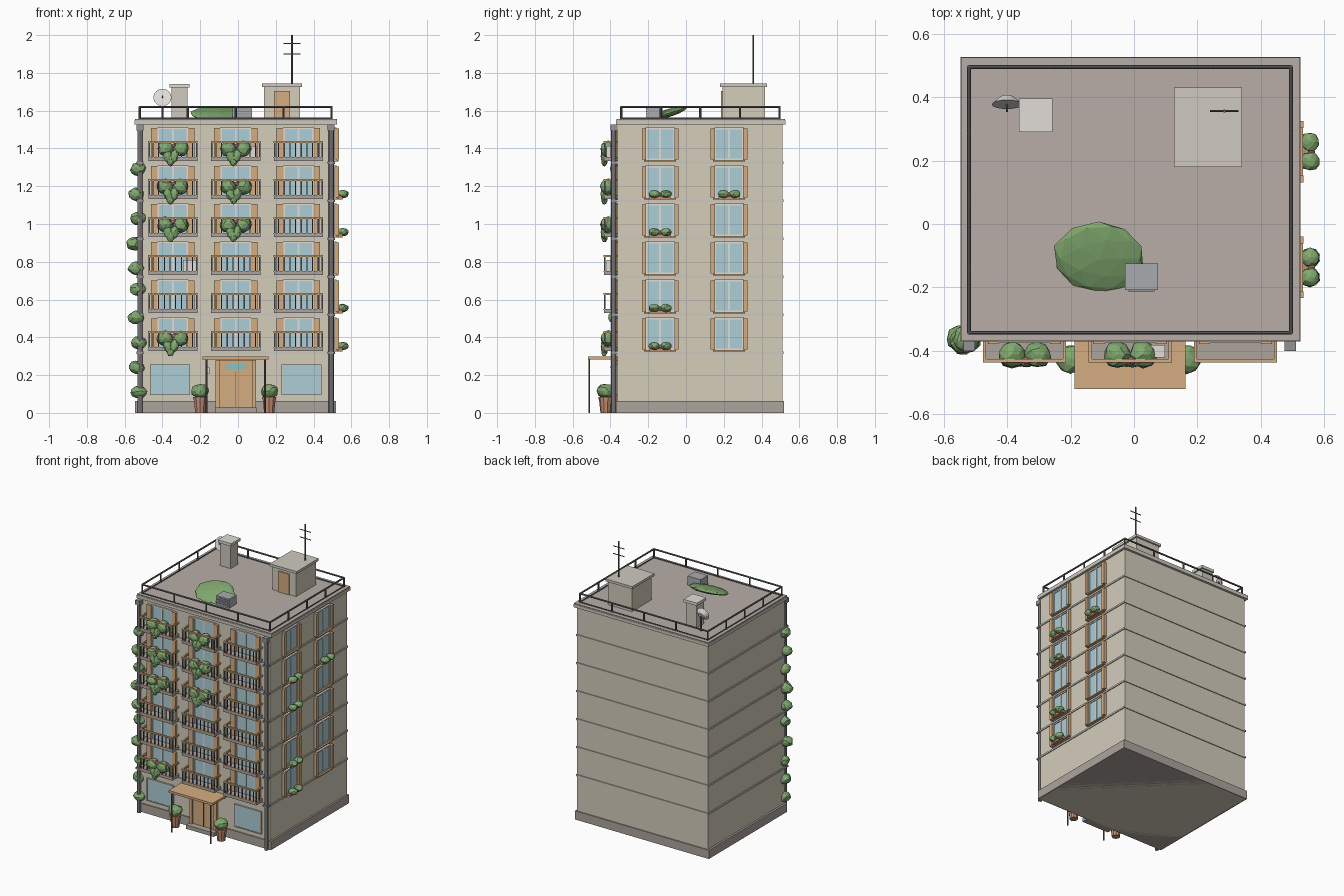
import bpy, bmesh, random
from math import radians, pi
from mathutils import Matrix, Vector, Euler

if "Cube" in bpy.data.objects:
    bpy.data.objects.remove(bpy.data.objects["Cube"])

random.seed(4)
PARTS = {}
COL = {
    "cream": (0.66, 0.61, 0.50), "trim": (0.62, 0.59, 0.52), "stone": (0.42, 0.37, 0.34),
    "roof": (0.48, 0.42, 0.39), "glass": (0.42, 0.61, 0.68), "white": (0.75, 0.73, 0.68),
    "tan": (0.66, 0.42, 0.22), "steel": (0.13, 0.13, 0.14), "pipe": (0.30, 0.29, 0.30),
    "leaf": (0.22, 0.40, 0.16), "terracotta": (0.55, 0.27, 0.17), "pink": (0.70, 0.25, 0.32),
    "metal": (0.40, 0.41, 0.43), "teal": (0.25, 0.55, 0.52)}


def part(name, col):
    """bmesh that collects every piece of a named part"""
    if name not in PARTS:
        PARTS[name] = (bmesh.new(), col)
    return PARTS[name][0]


def box(name, col, x0, x1, y0, y1, z0, z1):
    m = Matrix.Translation(((x0 + x1) / 2, (y0 + y1) / 2, (z0 + z1) / 2)) @ \
        Matrix.Diagonal((x1 - x0, y1 - y0, z1 - z0, 1))
    bmesh.ops.create_cube(part(name, col), size=1, matrix=m)


def rod(name, col, a, b, r, r2=None, n=8):
    a, b = Vector(a), Vector(b)
    d = b - a
    m = Matrix.Translation((a + b) / 2) @ d.to_track_quat('Z', 'Y').to_matrix().to_4x4()
    bmesh.ops.create_cone(part(name, col), cap_ends=True, segments=n, radius1=r,
                          radius2=r if r2 is None else r2, depth=d.length, matrix=m)


def blob(name, p, s, tilt=(0, 0, 0), col="leaf", sub=2, jit=0.12):
    bm = part(name, col)
    vs = bmesh.ops.create_icosphere(bm, subdivisions=sub, radius=1)["verts"]
    m = Matrix.Translation(p) @ Euler(tilt).to_matrix().to_4x4() @ Matrix.Diagonal((*s, 1))
    for v in vs:
        v.co = m @ (v.co * random.uniform(1 - jit, 1 + jit * 0.5))


CX, X0, X1, Y0, Y1 = -0.012, -0.53, 0.508, -0.362, 0.51
FLOORS = [0.318 + 0.2012 * i for i in range(6)]

# Main mass: plinth, walls, storey bands, roof slab
box("walls", "cream", X0, X1, Y0, Y1, 0, 1.535)
box("plinth", "stone", X0 - .014, X1 + .012, Y0 - .008, Y1 + .008, 0, 0.062)
for z in FLOORS:
    box("storey_bands", "trim", X0 - .006, X1 + .006, Y0 - .006, Y1 + .006, z - .006, z + .006)
box("roof_cornice", "trim", -.547, .525, -.37, .527, 1.527, 1.548)
box("roof_deck", "roof", -.545, .523, -.368, .525, 1.548, 1.556)

# Side windows with shutters, sills and some flower boxes
for i, z in enumerate(FLOORS):
    for j, c in enumerate((-0.137, 0.228)):
        box("side_glass", "glass", X1, X1 + .007, c - .068, c + .068, z + .02, z + .178)
        for s in (-1, 1):
            a, b = sorted((c + s * .068, c + s * .078))
            box("side_window_frames", "white", X1, X1 + .013, a, b, z + .012, z + .186)
            a, b = sorted((c + s * .075, c + s * .097))
            box("side_shutters", "tan", X1 + .004, X1 + .026, a, b, z + .018, z + .182)
        for a, b in ((.012, .022), (.176, .186)):
            box("side_window_frames", "white", X1, X1 + .013, c - .078, c + .078, z + a, z + b)
        box("side_window_frames", "white", X1, X1 + .012, c - .005, c + .005, z + .02, z + .178)
        box("side_sills", "tan", X1, X1 + .025, c - .085, c + .085, z + .006, z + .014)
        if (i, j) in ((0, 0), (1, 0), (3, 0), (4, 0), (4, 1)):
            box("flower_boxes", "terracotta", X1 + .01, X1 + .045, c - .055, c + .055, z + .008, z + .026)
            for s in (-1, 1):
                blob("flower_box_plants", (X1 + .047, c + s * .031, z + .036), (.031, .031, .022))
            blob("side_flowers", (X1 + .052, c, z + .034), (.012,) * 3, col="pink", sub=1)

# Balconies with doors, shutters and railings
B0, B1 = -0.435, Y0
for i, z in enumerate(FLOORS):
    for j, c in enumerate((-0.345, CX, 0.32)):
        box("balcony_glass", "glass", c - .082, c + .082, Y0 - .006, Y0, z + .025, z + .18)
        for x in (-.077, 0, .077):
            box("balcony_door_frames", "white", c + x - .005, c + x + .005, Y0 - .011, Y0, z + .02, z + .187)
        box("balcony_door_frames", "white", c - .082, c + .082, Y0 - .011, Y0, z + .178, z + .187)
        for s in (-1, 1):
            a, b = sorted((c + s * .08, c + s * .115))
            box("balcony_shutters", "tan", a, b, Y0 - .017, Y0, z + .025, z + .183)
            x = c + s * .126
            box("balcony_posts", "steel", x - .004, x + .004, B0, B0 + .008, z + .03, z + .108)
            box("handrails", "tan", x - .005, x + .005, B0, B1, z + .105, z + .115)
            box("balcony_bars", "steel", x - .003, x + .003, -.4, -.394, z + .03, z + .107)
        box("balcony_slabs", "stone", c - .13, c + .13, B0, B1, z + .01, z + .03)
        box("slab_edges", "tan", c - .131, c + .131, B0 - .002, B0 + .004, z + .026, z + .032)
        box("handrails", "tan", c - .131, c + .131, B0 - .002, B0 + .009, z + .105, z + .115)
        for k in range(8):
            x = c - .105 + k * .03
            box("balcony_bars", "steel", x - .003, x + .003, B0 + .001, B0 + .007, z + .03, z + .107)
        # Trailing balcony plants
        if (j == 0 and i in (0, 3, 4, 5)) or (j == 1 and i >= 3):
            for s in (-1, 1):
                blob("balcony_plants", (c + s * .04, -.412, z + .075), (.046, .042, .043))
                blob("balcony_plants", (c + s * .017 - .01, -.432, z + .035), (.024, .02, .04), (0, s * .3, 0))
            blob("balcony_plants", (c - .012, -.432, z + .015), (.022, .018, .035))
            blob("balcony_flowers", (c + .005, -.43, z + .09), (.014,) * 3, col="pink", sub=1)

# Cooling units standing on two balconies
for x, z in ((-.255, FLOORS[2] + .03), (.06, FLOORS[5] + .03)):
    box("balcony_cooling_units", "white", x - .037, x + .037, -.42, -.382, z, z + .06)

# Ground floor: shop windows, door, step, intercom
for c in (-.36, .337):
    box("ground_glass", "glass", c - .1, c + .1, Y0 - .008, Y0, .1, .25)
    for a, b in ((.094, .1), (.25, .256)):
        box("ground_frames", "trim", c - .106, c + .106, Y0 - .012, Y0, a, b)
    for s in (-1, 1):
        box("ground_frames", "trim", c + s * .103 - .003, c + s * .103 + .003, Y0 - .012, Y0, .094, .256)
box("entrance_door", "tan", CX - .085, CX + .085, Y0 - .012, Y0, .03, .28)
for s in (-1, 1):
    box("door_frame", "tan", CX + s * .096 - .011, CX + s * .096 + .011, Y0 - .02, Y0, .02, .28)
box("door_split", "steel", CX - .002, CX + .002, Y0 - .014, Y0, .03, .22)
box("door_transom", "teal", CX - .048, CX + .048, Y0 - .018, Y0, .232, .26)
box("door_step", "stone", CX - .11, CX + .11, -.415, Y0, 0, .028)
box("intercom", "white", -.17, -.152, Y0 - .01, Y0, .205, .24)

# Entrance canopy on thin posts
box("canopy", "tan", -.187, .162, -.52, Y0, .282, .298)
for x in (-.167, .143):
    rod("canopy_posts", "steel", (x, -.512, 0), (x, -.512, .284), .005)

# Potted shrubs beside the door
for x in (-.2, .165):
    rod("shrub_pots", "terracotta", (x, -.425, 0), (x, -.425, .075), .028, .036, 10)
    rod("shrub_pots", "terracotta", (x, -.425, .072), (x, -.425, .085), .039, None, 10)
    blob("shrubs", (x, -.425, .115), (.05, .048, .04))

# Rain pipes with brackets and the ivy on the left corner
for x in (-.519, .493):
    rod("rain_pipes", "pipe", (x, -.382, 0), (x, -.382, 1.505), .014)
    box("rain_pipe_heads", "pipe", x - .018, x + .018, -.4, Y0, 1.495, 1.527)
    for z in FLOORS:
        box("pipe_brackets", "pipe", x - .018, x + .018, -.398, Y0, z - .006, z + .006)
for x, z in ((-.53, 1.29), (-.54, 1.155), (-.53, 1.03), (-.548, .895), (-.541, .765), (-.53, .655),
             (-.54, .505), (-.525, .37), (-.535, .24), (-.525, .11)):
    blob("corner_ivy", (x, -.358 + random.uniform(-.012, .012), z), (.042, .044, .037),
         (0, random.uniform(-.4, .4), random.uniform(0, 3)))

# Roof railing
RX, RY = (-.52, .495), (-.343, .495)
for z, r in ((1.62, .006), (1.56, .004)):
    for y in RY:
        rod("roof_rails", "steel", (RX[0], y, z), (RX[1], y, z), r)
    for x in RX:
        rod("roof_rails", "steel", (x, RY[0], z), (x, RY[1], z), r)
for k in range(5):
    for y in RY:
        x = RX[0] + (RX[1] - RX[0]) * k / 4
        rod("roof_rail_posts", "steel", (x, y, 1.55), (x, y, 1.622), .006)
for k in (1, 2, 3):
    for x in RX:
        y = RY[0] + (RY[1] - RY[0]) * k / 4
        rod("roof_rail_posts", "steel", (x, y, 1.55), (x, y, 1.622), .006)

# Stair house with door and aerial
box("stair_house", "cream", .138, .328, .192, .418, 1.55, 1.725)
box("stair_house_cap", "trim", .126, .34, .18, .43, 1.725, 1.743)
box("stair_house_door", "tan", .19, .275, .184, .195, 1.556, 1.705)
rod("aerial_mast", "steel", (.285, .356, 1.74), (.285, .356, 2.0), .005)
for z in (1.955, 1.9):
    rod("aerial_bars", "steel", (.24, .356, z), (.33, .356, z), .003)

# Chimney and satellite dish
box("chimney", "trim", -.352, -.268, .3, .385, 1.55, 1.722)
box("chimney_cap", "white", -.363, -.257, .29, .395, 1.722, 1.742)
rod("dish_pole", "steel", (-.4, .4, 1.55), (-.4, .4, 1.66), .006)
d = Vector((0, -.95, .3)).normalized()
p = Vector((-.4, .392, 1.665))
rod("dish", "white", p - d * .008, p + d * .016, .022, .048, 16)
rod("dish_arm", "steel", p, p + d * .04, .003)

# Roof cooling unit with louvres, and the tilted leafy canopy
box("roof_cooling_unit", "metal", -.028, .075, -.208, -.125, 1.55, 1.622)
for k in range(4):
    z = 1.568 + k * .013
    box("unit_louvres", "pipe", -.018, .065, -.212, -.2, z, z + .005)
blob("roof_greenery", (-.11, -.105, 1.583), (.145, .12, .022), (.3, 0, 0), jit=.06)

# Turn the collected parts into objects
MATS = {}
for n, c in COL.items():
    MATS[n] = bpy.data.materials.new(n)
    MATS[n].diffuse_color = (*c, 1)
for name, (bm, col) in PARTS.items():
    me = bpy.data.meshes.new(name)
    bm.to_mesh(me)
    bm.free()
    me.materials.append(MATS[col])
    bpy.context.collection.objects.link(bpy.data.objects.new(name, me))

for m in bpy.data.materials:
    if m.users and not m.is_grease_pencil:
        m.use_nodes = True
        m.node_tree.nodes["Principled BSDF"].inputs["Base Color"].default_value = m.diffuse_color
